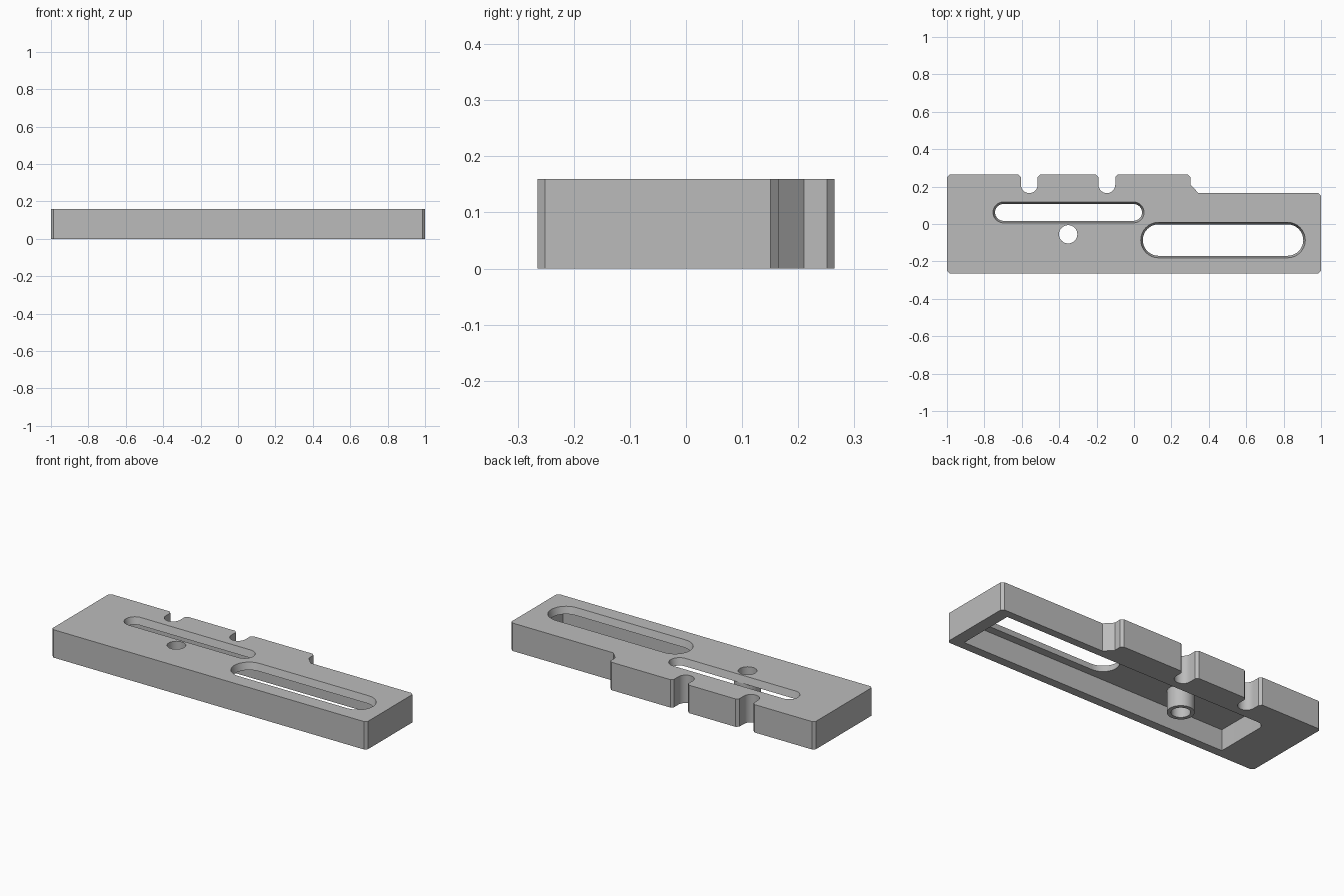
import bpy, bmesh, math

old = bpy.data.objects.get("Cube")
if old:
    bpy.data.objects.remove(old, do_unlink=True)

H = 0.16        # plate height
CEILING = 0.12  # underside pocket depth
C = 0.014       # corner chamfer

grey = bpy.data.materials.new("satin_grey")
grey.use_nodes = True
grey.diffuse_color = (0.5, 0.5, 0.5, 1)
grey.node_tree.nodes["Principled BSDF"].inputs["Base Color"].default_value = (0.5, 0.5, 0.5, 1)


def arc(cx, cy, r, start, end, steps=16):
    """Points on an arc, angles in degrees."""
    angles = [math.radians(start + (end - start) * i / steps) for i in range(steps + 1)]
    return [(cx + r * math.cos(a), cy + r * math.sin(a)) for a in angles]


def slot(x0, x1, cy, r):
    """Outline of a round-ended slot with end-arc centres x0 and x1."""
    return arc(x1, cy, r, -90, 90) + arc(x0, cy, r, 90, 270)


def prism(name, lower, z0, z1, upper=None):
    """Solid between two matching outlines."""
    bm = bmesh.new()
    a = [bm.verts.new((x, y, z0)) for x, y in lower]
    b = [bm.verts.new((x, y, z1)) for x, y in (upper or lower)]
    bm.faces.new(a)
    bm.faces.new(b)
    for i in range(len(a)):
        j = (i + 1) % len(a)
        bm.faces.new((a[i], a[j], b[j], b[i]))
    bmesh.ops.recalc_face_normals(bm, faces=bm.faces)
    mesh = bpy.data.meshes.new(name)
    bm.to_mesh(mesh)
    bm.free()
    mesh.materials.append(grey)
    obj = bpy.data.objects.new(name, mesh)
    bpy.context.collection.objects.link(obj)
    return obj


def combine(target, tool, operation):
    """Apply a boolean, then discard the tool."""
    mod = target.modifiers.new("combine", 'BOOLEAN')
    mod.object, mod.operation, mod.solver = tool, operation, 'EXACT'
    bpy.context.view_layer.objects.active = target
    bpy.ops.object.modifier_apply(modifier=mod.name)
    bpy.data.objects.remove(tool, do_unlink=True)


# Plate outline, counter-clockwise, with chamfered corners
BACK, STEP, NECK = 0.265, 0.165, 0.21
outline = [(-1 + C, -BACK), (1 - C, -BACK), (1, -BACK + C),
           (1, STEP - C), (1 - C, STEP),
           (0.345, STEP), (0.302, NECK), (0.302, BACK - C), (0.302 - C, BACK)]
# Round-bottomed notches along the back edge
for cx in (-0.145, -0.56):
    r = 0.045
    outline += [(cx + r + C, BACK), (cx + r, BACK - C)]
    outline += arc(cx, NECK, r, 0, -180)
    outline += [(cx - r, BACK - C), (cx - r - C, BACK)]
outline += [(-1 + C, BACK), (-1, BACK - C), (-1, -BACK + C)]
plate = prism("slotted_plate", outline, 0, H)

# Underside pocket with one rounded corner
pocket = [(-0.755, -0.215), (0.93, -0.215), (0.93, 0.12)]
pocket += arc(-0.71, 0.075, 0.045, 90, 180, 10)
combine(plate, prism("pocket_cutter", pocket, -0.1, CEILING), 'DIFFERENCE')

# Hollow boss hanging in the pocket
bx, by = -0.352, -0.055
boss = prism("boss", arc(bx, by, 0.07, 0, 348.75, 31), 0, CEILING + 0.02)
combine(plate, boss, 'UNION')
bore = prism("bore_cutter", arc(bx, by, 0.049, 0, 348.75, 31), -0.1, H + 0.1)
combine(plate, bore, 'DIFFERENCE')

# Two tapered slots through the top, wider at the upper face
for x0, x1, cy, r in ((-0.698, -0.002, 0.062, 0.056), (0.131, 0.821, -0.086, 0.095)):
    t = 0.011
    z0, z1 = CEILING - 0.02, H + 0.02
    grow = t / (H - CEILING)
    lower = slot(x0, x1, cy, r - grow * (H - z0))
    upper = slot(x0, x1, cy, r + grow * (z1 - H))
    combine(plate, prism("slot_cutter", lower, z0, z1, upper), 'DIFFERENCE')

# Smooth the curved walls, keep the edges crisp
bpy.ops.object.select_all(action='DESELECT')
plate.select_set(True)
bpy.context.view_layer.objects.active = plate
bpy.ops.object.shade_smooth_by_angle(angle=math.radians(25))
